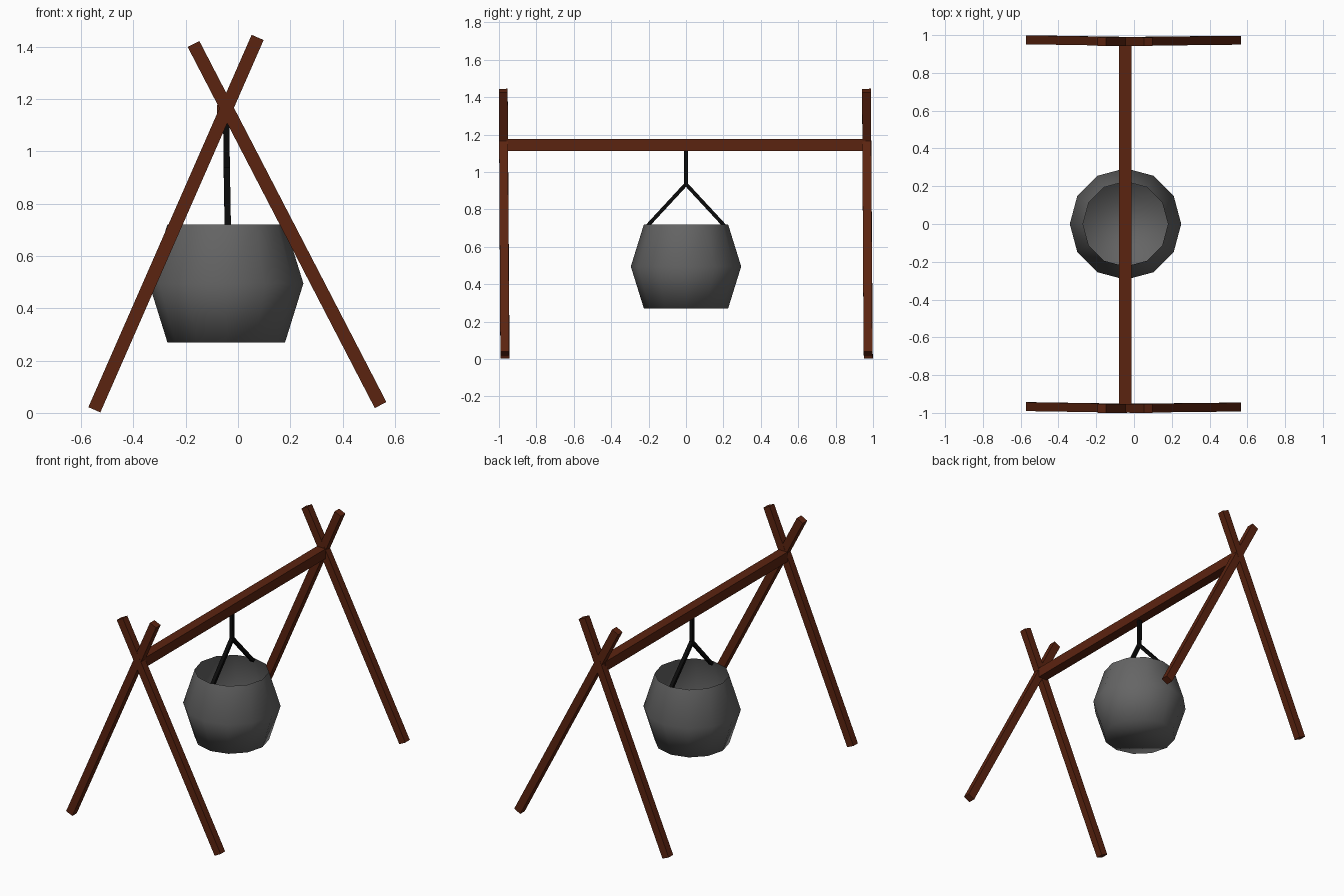
import bpy, bmesh
from mathutils import Vector, Matrix

cube = bpy.data.objects.get("Cube")
if cube:
    bpy.data.objects.remove(cube, do_unlink=True)


def material(name, color):
    m = bpy.data.materials.new(name)
    m.use_nodes = True
    m.diffuse_color = (*color, 1)
    bsdf = next(n for n in m.node_tree.nodes if n.type == 'BSDF_PRINCIPLED')
    bsdf.inputs["Base Color"].default_value = (*color, 1)
    bsdf.inputs["Roughness"].default_value = 0.8
    return m


wood = material("dark_wood", (0.105, 0.017, 0.005))
iron = material("grey_iron", (0.13, 0.13, 0.13))
black = material("black_metal", (0.003, 0.003, 0.003))


def finish(name, bm, mat):
    mesh = bpy.data.meshes.new(name)
    bm.to_mesh(mesh)
    bm.free()
    mesh.materials.append(mat)
    obj = bpy.data.objects.new(name, mesh)
    bpy.context.collection.objects.link(obj)
    return obj


def bar(name, start, end, width, depth, mat):
    """Square-cut bar between two points; depth runs along the side axis."""
    a, b = Vector(start), Vector(end)
    along = (b - a).normalized()
    ref = Vector((1, 0, 0)) if abs(along.y) > 0.5 else Vector((0, 1, 0))
    across = along.cross(ref).normalized()
    side = across.cross(along)
    frame = Matrix((across * width, side * depth, b - a)).transposed().to_4x4()
    frame.translation = (a + b) / 2
    bm = bmesh.new()
    bmesh.ops.create_cube(bm, size=1, matrix=frame)
    bmesh.ops.recalc_face_normals(bm, faces=bm.faces)
    return finish(name, bm, mat)


CX = -0.045

# Crossed poles at both ends
for label, y in (("front", -0.972), ("back", 0.97)):
    bar(label + "_pole_rising_left", (-0.549, y + 0.005, 0.012),
        (0.075, y - 0.005, 1.435), 0.05, 0.047, wood)
    bar(label + "_pole_rising_right", (0.545, y + 0.003, 0.03),
        (-0.17, y - 0.005, 1.41), 0.05, 0.047, wood)

# Horizontal beam
bar("cross_beam", (CX - 0.002, -0.96, 1.145), (CX - 0.002, 0.96, 1.145),
    0.065, 0.065, wood)

# Hanger with two arms
bar("hanger_rod", (CX, 0, 1.13), (CX + 0.002, 0, 0.925), 0.024, 0.02, black)
for label, s in (("front", -1), ("back", 1)):
    bar(label + "_hanger_arm", (CX + 0.002, 0, 0.935),
        (CX + 0.006, s * 0.21, 0.708), 0.02, 0.024, black)

# Open twelve-sided pot
SIDES = 12
bm = bmesh.new()
rings = []
for radius, z in ((0.225, 0.27), (0.295, 0.495), (0.225, 0.72)):
    rings.append(bmesh.ops.create_circle(
        bm, segments=SIDES, radius=radius,
        matrix=Matrix.Translation((CX, 0, z)))["verts"])
for low, high in zip(rings, rings[1:]):
    for i in range(SIDES):
        j = (i + 1) % SIDES
        bm.faces.new((low[i], low[j], high[j], high[i]))
bm.faces.new(rings[0])
bmesh.ops.recalc_face_normals(bm, faces=bm.faces)
bottom = min(bm.faces, key=lambda f: f.calc_center_median().z)
if bottom.normal.z > 0:
    bmesh.ops.reverse_faces(bm, faces=bm.faces)
for f in bm.faces:
    f.smooth = True
finish("pot", bm, iron)
